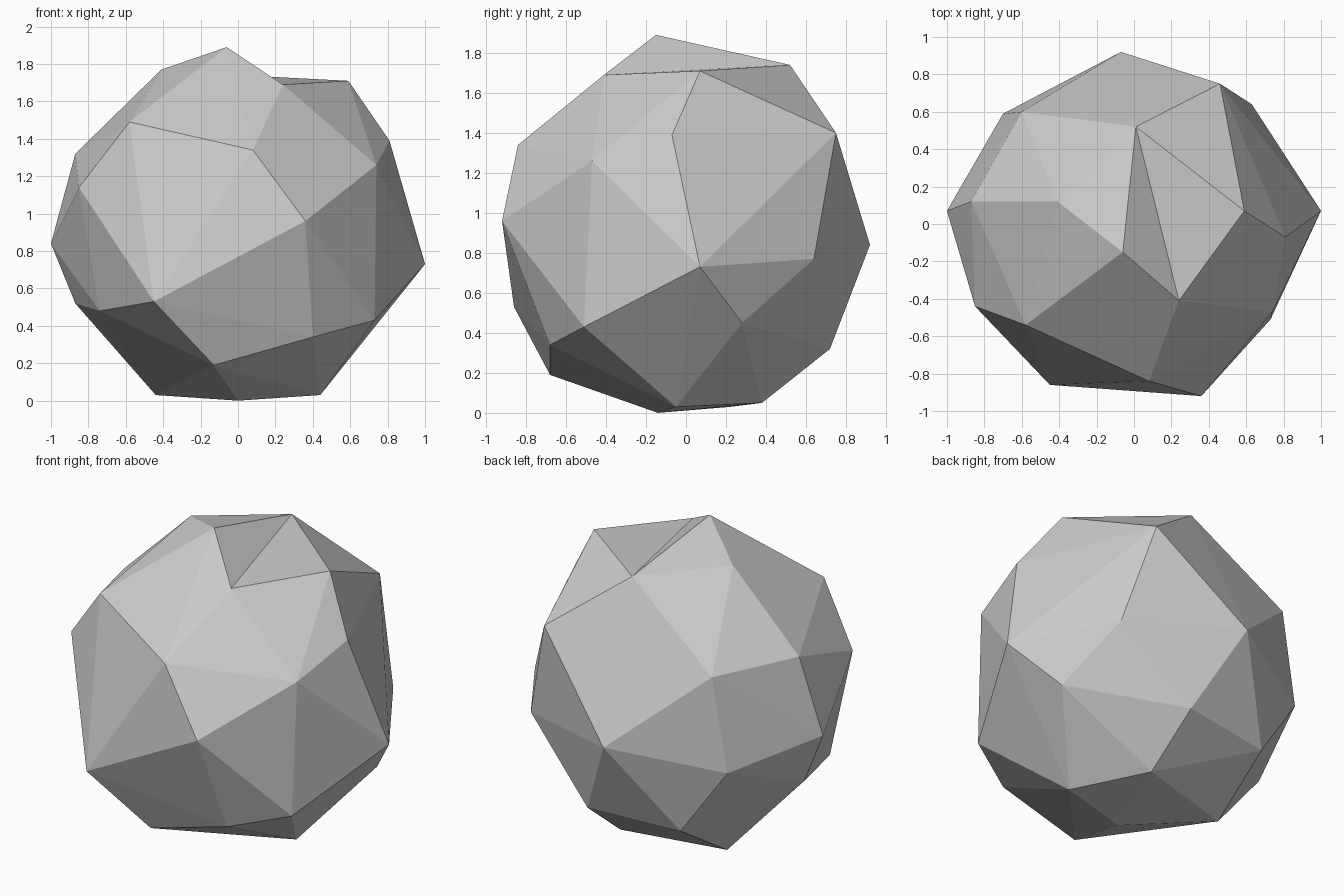
import bpy
import bmesh
from mathutils import Vector

default_cube = bpy.data.objects.get("Cube")
if default_cube:
    bpy.data.objects.remove(default_cube, do_unlink=True)


def make_material(name, colour):
    material = bpy.data.materials.new(name)
    material.use_nodes = True
    material.diffuse_color = colour
    shader = next(n for n in material.node_tree.nodes if n.type == "BSDF_PRINCIPLED")
    shader.inputs["Base Color"].default_value = colour
    shader.inputs["Roughness"].default_value = 0.9
    return material


# Corners of the boulder in hundredths of a unit, grouped from base to crown
BASE = [(-44, 22, 3), (0, -14, 0), (44, -5, 3), (19, 38, 5)]
LOWER_BAND = [(-13, -68, 19), (40, -68, 34), (73, -51, 43), (77, 28, 45),
              (18, 72, 32), (-41, 64, 30), (-87, 7, 52), (-74, -37, 48), (-45, -86, 53)]
MIDDLE_BAND = [(36, -92, 96), (100, 7, 73), (63, 64, 77), (-7, 92, 84),
               (-70, 59, 72), (-100, 7, 84), (-85, -44, 114)]
UPPER_BAND = [(8, -84, 134), (74, -47, 126), (81, -7, 139), (46, 75, 140),
              (-60, 60, 130), (-87, 12, 132), (-58, -54, 149)]
CROWN = {"peak": (-6, -15, 189), "shoulder": (-41, 12, 177), "front_rim": (24, -41, 169),
         "side_rim": (59, 7, 171), "back_rim": (1, 52, 174)}


def add_corner(bm, point):
    return bm.verts.new(Vector(point) / 100)


def chip_corner(bm, high, low, rim_a, rim_b):
    """Swap the ridge from high to low for a crease joining the two rim corners."""
    ridge = bm.edges.get((high, low))
    if ridge is None:
        return
    for face in list(ridge.link_faces):
        bm.faces.remove(face)
    bm.edges.remove(ridge)
    for tip in (high, low):
        bm.faces.new((rim_a, rim_b, tip))


def build_boulder(name, material):
    bm = bmesh.new()
    for band in (BASE, LOWER_BAND, MIDDLE_BAND, UPPER_BAND):
        for point in band:
            add_corner(bm, point)
    crown = {label: add_corner(bm, point) for label, point in CROWN.items()}

    # Flat facets wrapped around the corners
    bmesh.ops.convex_hull(bm, input=list(bm.verts))

    # Chipped notch beside the peak
    chip_corner(bm, crown["peak"], crown["side_rim"], crown["front_rim"], crown["back_rim"])
    bmesh.ops.recalc_face_normals(bm, faces=list(bm.faces))

    mesh = bpy.data.meshes.new(name)
    bm.to_mesh(mesh)
    bm.free()
    mesh.materials.append(material)
    mesh.shade_flat()
    boulder = bpy.data.objects.new(name, mesh)
    bpy.context.collection.objects.link(boulder)
    return boulder


stone_grey = make_material("stone_grey", (0.6, 0.6, 0.6, 1.0))
build_boulder("boulder", stone_grey)
